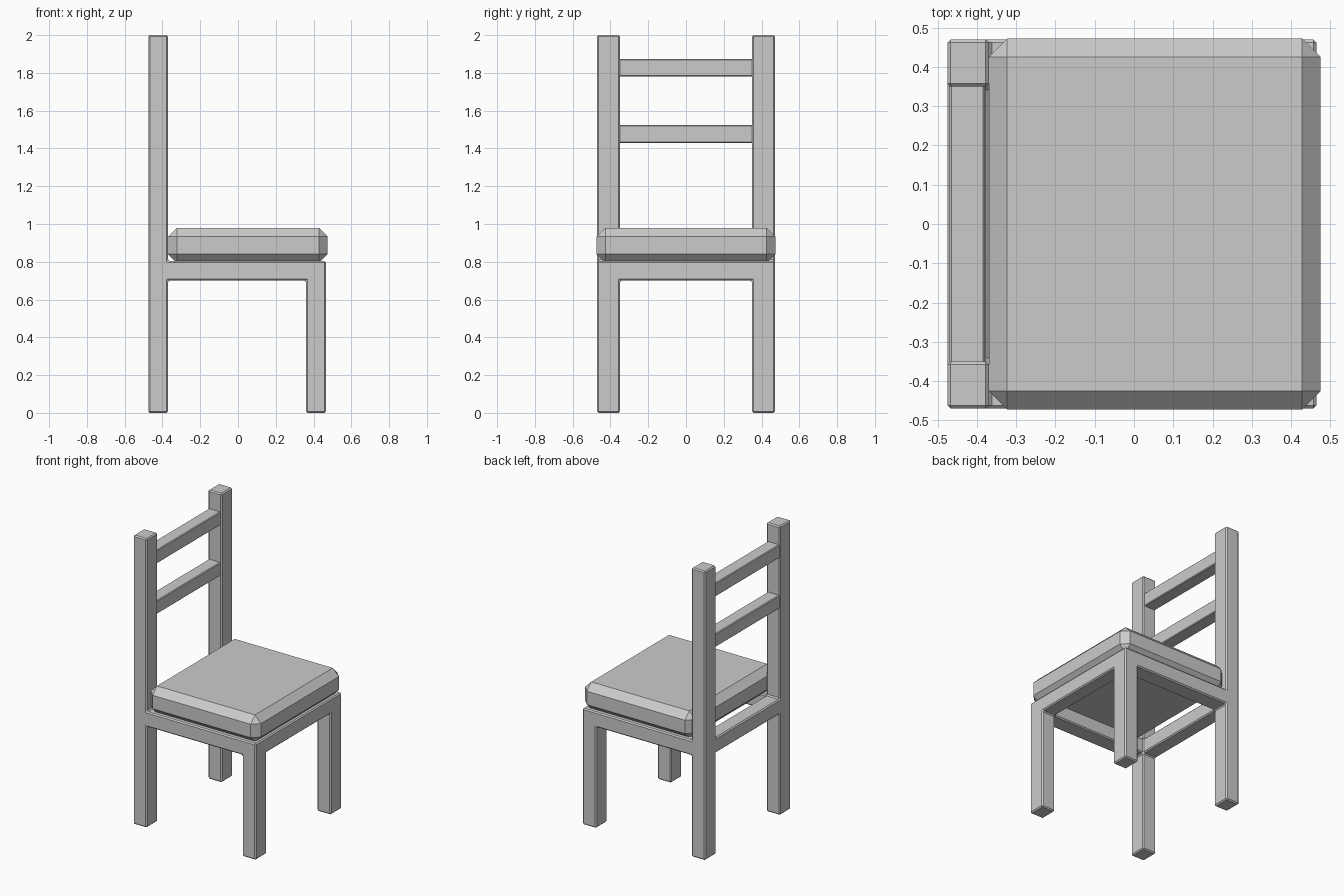
import bpy, bmesh
from mathutils import Vector

if "Cube" in bpy.data.objects:
    bpy.data.objects.remove(bpy.data.objects["Cube"])


def finish(name, bm, bevel):
    bmesh.ops.recalc_face_normals(bm, faces=bm.faces)
    me = bpy.data.meshes.new(name)
    bm.to_mesh(me)
    bm.free()
    ob = bpy.data.objects.new(name, me)
    bpy.context.collection.objects.link(ob)
    mod = ob.modifiers.new("bevel", 'BEVEL')
    mod.width = bevel
    mod.segments = 1
    mod.limit_method = 'ANGLE'
    return ob


def box(name, lo, hi, bevel):
    bm = bmesh.new()
    bmesh.ops.create_cube(bm, size=1)
    lo, hi = Vector(lo), Vector(hi)
    bmesh.ops.scale(bm, vec=hi - lo, verts=bm.verts)
    bmesh.ops.translate(bm, vec=(lo + hi) / 2, verts=bm.verts)
    return finish(name, bm, bevel)


# frame: legs, back posts and seat rails as one welded lattice
X = [-0.475, -0.37, 0.36, 0.465]
Y = [-0.47, -0.35, 0.35, 0.47]
Z = [0.0, 0.70, 0.805, 2.0]


def solid(i, j, k):
    if not (0 <= i < 3 and 0 <= j < 3 and 0 <= k < 3):
        return False
    if k == 1:
        return (i, j) != (1, 1)                  # ring of rails
    return j != 1 and (i == 0 or (i == 2 and k == 0))   # posts and legs


bm = bmesh.new()
for i in range(3):
    for j in range(3):
        for k in range(3):
            if not solid(i, j, k):
                continue
            for axis in range(3):
                for side in (0, 1):
                    n = [i, j, k]
                    n[axis] += 2 * side - 1
                    if solid(*n):
                        continue
                    u, v = [a for a in range(3) if a != axis]
                    quad = []
                    for du, dv in ((0, 0), (1, 0), (1, 1), (0, 1)):
                        c = [i, j, k]
                        c[axis] += side
                        c[u] += du
                        c[v] += dv
                        quad.append(bm.verts.new((X[c[0]], Y[c[1]], Z[c[2]])))
                    bm.faces.new(quad)
bmesh.ops.remove_doubles(bm, verts=bm.verts, dist=0.0001)
finish("chair_frame", bm, 0.008)

# backrest slats
for n, z in enumerate((1.43, 1.78)):
    bm = bmesh.new()
    bmesh.ops.create_cube(bm, size=1)
    bmesh.ops.scale(bm, vec=(0.09, 0.70, 0.093), verts=bm.verts)
    bmesh.ops.translate(bm, vec=(-0.425, 0, z + 0.0465), verts=bm.verts)
    ends = [f for f in bm.faces if abs(f.normal.y) > 0.9]
    bmesh.ops.delete(bm, geom=ends, context='FACES_ONLY')
    finish("backrest_slat_%d" % (n + 1), bm, 0.005)

# seat cushion with chamfered edges
box("seat_cushion", (-0.37, -0.473, 0.793), (0.475, 0.473, 0.98), 0.047)
